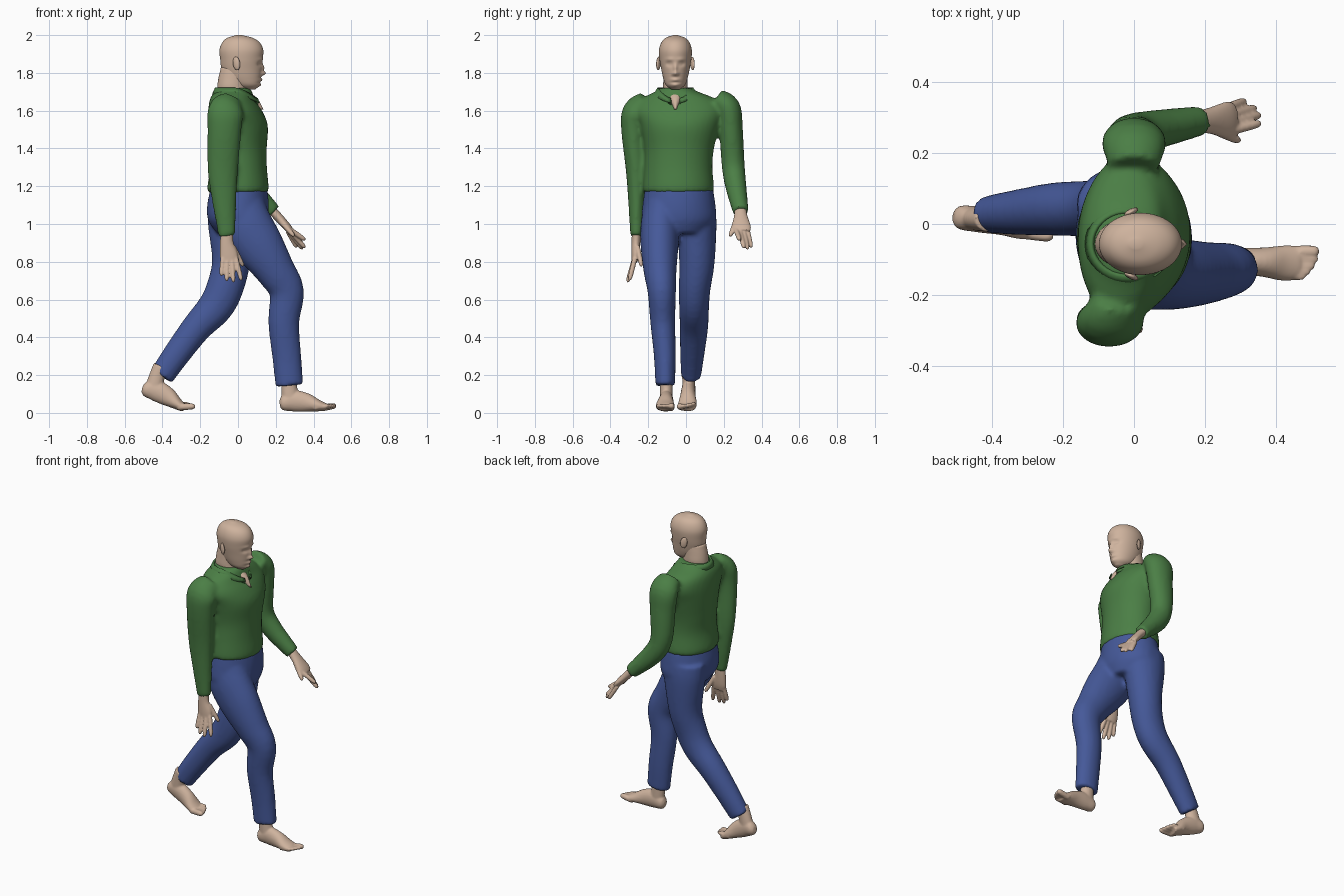
import bpy, bmesh, math
from mathutils import Vector, Matrix


def material(name, rgb):
    m = bpy.data.materials.new(name)
    m.diffuse_color = (*rgb, 1)
    return m


SKIN = material("skin", (0.62, 0.45, 0.34))
GREEN = material("green_cloth", (0.07, 0.21, 0.06))
BLUE = material("blue_cloth", (0.06, 0.10, 0.32))


def spline(keys, steps):
    """Catmull-Rom interpolation through key tuples."""
    k = [Vector(v) for v in keys]
    k = [k[0] * 2 - k[1]] + k + [k[-1] * 2 - k[-2]]
    out = []
    for i in range(1, len(k) - 2):
        p0, p1, p2, p3 = k[i - 1:i + 3]
        for s in range(steps):
            t = s / steps
            out.append(0.5 * (2 * p1 + (p2 - p0) * t + (2 * p0 - 5 * p1 + 4 * p2 - p3) * t * t
                              + (3 * p1 - p0 - 3 * p2 + p3) * t ** 3))
    return out + [k[-2]]


def loft(bm, keys, flat=False, yaw=(0, 0), mat=Matrix(), segs=24, steps=4):
    """Tube through (x, y, z, depth, width) keys; flat keeps the rings level."""
    pts = spline(keys, steps)
    rings = []
    for i, p in enumerate(pts):
        if flat:
            w = yaw[0] + (yaw[1] - yaw[0]) * i / (len(pts) - 1)
            u, v = Vector((math.cos(w), math.sin(w), 0)), Vector((-math.sin(w), math.cos(w), 0))
        else:
            t = (pts[min(i + 1, len(pts) - 1)] - pts[max(i - 1, 0)])[:3]
            t = Vector(t).normalized()
            v = Vector((0, 1, 0))
            v = (v - t * v.dot(t)).normalized()
            u = v.cross(t)
        c, a, b = Vector(p[:3]), max(p[3], 0.003), max(p[4], 0.003)
        rings.append([bm.verts.new(mat @ (c + u * a * math.cos(q) + v * b * math.sin(q)))
                      for q in (2 * math.pi * j / segs for j in range(segs))])
    for r, s in zip(rings, rings[1:]):
        for j in range(segs):
            bm.faces.new((r[j], r[(j + 1) % segs], s[(j + 1) % segs], s[j]))
    bm.faces.new(rings[0][::-1])
    bm.faces.new(rings[-1])


def digit(bm, a, b, r, mat=Matrix()):
    """Finger or toe with a rounded tip."""
    a, b = Vector(a), Vector(b)
    loft(bm, [(*a.lerp(b, f), r * s, r * s) for f, s in ((0, 1), (0.5, 1), (0.88, 0.85), (1, 0.3))],
         mat=mat, segs=10, steps=3)


def finish(name, bm, mat, voxel=0, smooth=0):
    bmesh.ops.recalc_face_normals(bm, faces=bm.faces)
    for f in bm.faces:
        f.smooth = True
    me = bpy.data.meshes.new(name)
    bm.to_mesh(me)
    bm.free()
    me.materials.append(mat)
    ob = bpy.data.objects.new(name, me)
    bpy.context.collection.objects.link(ob)
    if voxel:
        m = ob.modifiers.new("merge", 'REMESH')
        m.mode, m.voxel_size, m.use_smooth_shade = 'VOXEL', voxel, True
        m = ob.modifiers.new("soften", 'SMOOTH')
        m.factor, m.iterations = 0.5, smooth
    return ob


# Head, with the face sculpted by soft bumps: (y offset, z, radius y, radius z, push along x)
CY = -0.056
bm = bmesh.new()
loft(bm, [(x, CY, z, a, b) for z, x, a, b in (
    (1.712, 0.055, 0.035, 0.022), (1.735, 0.045, 0.068, 0.05), (1.77, 0.03, 0.092, 0.064),
    (1.82, 0.02, 0.107, 0.075), (1.87, 0.018, 0.112, 0.084), (1.92, 0.018, 0.116, 0.087),
    (1.96, 0.016, 0.1, 0.075), (1.985, 0.011, 0.068, 0.052), (2.0, 0.005, 0.015, 0.012))],
     flat=True, segs=72, steps=7)
bumps = [(0, 1.797, 0.012, 0.011, 0.022), (0, 1.825, 0.009, 0.02, 0.012), (0, 1.763, 0.02, 0.008, 0.008),
         (0, 1.735, 0.02, 0.011, 0.008), (0, 1.778, 0.03, 0.006, -0.003), (0, 1.748, 0.03, 0.005, -0.004)]
for s in (-1, 1):
    bumps += [(s * 0.032, 1.847, 0.016, 0.011, -0.013), (s * 0.03, 1.847, 0.009, 0.006, 0.006),
              (s * 0.03, 1.872, 0.022, 0.008, 0.005), (s * 0.014, 1.795, 0.006, 0.007, 0.008)]
for v in bm.verts:
    if v.co.x > 0.05:
        v.co.x += sum(d * math.exp(-((v.co.y - CY - y) / ry) ** 2 - ((v.co.z - z) / rz) ** 2)
                      for y, z, ry, rz, d in bumps)
finish("head", bm, SKIN)

# Ears
bm = bmesh.new()
for s in (-1, 1):
    place = (Matrix.Translation((-0.008, CY + s * 0.09, 1.85)) @ Matrix.Rotation(s * 0.45, 4, 'Z')
             @ Matrix.Rotation(-0.15, 4, 'Y') @ Matrix.Diagonal((0.021, 0.009, 0.036, 1)))
    bmesh.ops.create_uvsphere(bm, u_segments=16, v_segments=10, radius=1, matrix=place)
finish("ears", bm, SKIN)

# Neck and the bare skin in the open collar
bm = bmesh.new()
loft(bm, [(0.035, CY, 1.605, 0.1, 0.012), (0.0, CY, 1.66, 0.106, 0.045), (-0.03, CY, 1.715, 0.08, 0.064),
          (-0.028, CY, 1.77, 0.076, 0.063), (-0.02, CY, 1.83, 0.07, 0.06)], flat=True, segs=32)
finish("neck", bm, SKIN)

# Shirt: torso and both sleeves merged into one skin
bm = bmesh.new()
loft(bm, [(0, -0.04, 1.165, 0.158, 0.186), (0, -0.04, 1.2, 0.162, 0.188), (0.003, -0.04, 1.3, 0.15, 0.18),
          (0, -0.036, 1.4, 0.152, 0.184), (0, -0.032, 1.52, 0.158, 0.21), (-0.015, -0.035, 1.6, 0.142, 0.235),
          (-0.03, -0.04, 1.66, 0.118, 0.2), (-0.025, -0.05, 1.7, 0.1, 0.115), (-0.025, -0.055, 1.72, 0.085, 0.085)],
     flat=True, yaw=(0.05, -0.14), segs=40)
loft(bm, [(-0.045, -0.21, 1.645, 0.07, 0.055), (-0.065, -0.27, 1.595, 0.095, 0.066),
          (-0.072, -0.28, 1.5, 0.09, 0.063), (-0.08, -0.266, 1.29, 0.081, 0.053),
          (-0.073, -0.262, 1.12, 0.064, 0.044), (-0.058, -0.263, 0.935, 0.045, 0.032)])
loft(bm, [(0, 0.16, 1.665, 0.07, 0.055), (0, 0.222, 1.615, 0.09, 0.066), (0, 0.238, 1.5, 0.082, 0.063),
          (0.0, 0.25, 1.31, 0.067, 0.061), (0.055, 0.264, 1.2, 0.062, 0.056), (0.187, 0.29, 1.065, 0.043, 0.042)])
finish("shirt", bm, GREEN, 0.012, 5)

# Collar: folded band, open at the front
bm = bmesh.new()
rows = []
for i in range(33):
    q = math.radians(14 + 332 * i / 32)
    f = max(0, math.cos(q)) ** 2
    d = Vector((math.cos(q), math.sin(q), 0))
    c = Vector((-0.02, CY, 0))
    rows.append([bm.verts.new(c + Vector((d.x * (ra + fx * f), d.y * rb, z - drop * f)))
                 for ra, rb, z, fx, drop in ((0.092, 0.082, 1.715, 0.035, 0.09), (0.102, 0.095, 1.722, 0.03, 0.06),
                                             (0.118, 0.118, 1.685, 0.02, 0.045))])
for r, s in zip(rows, rows[1:]):
    for j in range(2):
        bm.faces.new((r[j], r[j + 1], s[j + 1], s[j]))
m = finish("collar", bm, GREEN).modifiers.new("thickness", 'SOLIDIFY')
m.thickness = 0.006

# Trousers: hips and both legs merged
bm = bmesh.new()
loft(bm, [(0.005, -0.037, 1.19, 0.15, 0.18), (0, -0.037, 1.1, 0.163, 0.193), (0, -0.037, 1.02, 0.158, 0.195),
          (0.01, -0.035, 0.95, 0.12, 0.14)], flat=True, yaw=(0.05, 0.1), segs=40)
loft(bm, [(0.01, -0.125, 1.1, 0.13, 0.095), (0.04, -0.135, 1.0, 0.14, 0.104), (0.115, -0.14, 0.88, 0.13, 0.1),
          (0.2, -0.137, 0.75, 0.104, 0.087), (0.258, -0.128, 0.64, 0.092, 0.075), (0.242, -0.123, 0.48, 0.082, 0.066),
          (0.258, -0.112, 0.3, 0.077, 0.058), (0.272, -0.11, 0.145, 0.074, 0.052)])
loft(bm, [(-0.025, 0.055, 1.1, 0.135, 0.1), (-0.03, 0.057, 1.0, 0.13, 0.105), (-0.036, 0.058, 0.8, 0.102, 0.094),
          (-0.07, 0.046, 0.66, 0.098, 0.084), (-0.12, 0.043, 0.56, 0.094, 0.079), (-0.22, 0.042, 0.45, 0.08, 0.075),
          (-0.325, 0.033, 0.31, 0.072, 0.064), (-0.405, 0.027, 0.195, 0.066, 0.053)])
finish("trousers", bm, BLUE, 0.012, 5)

# Hands: palm plus four fingers and a thumb
hands = {
    "right_hand": ([(-0.058, -0.263, 0.97, 0.032, 0.024), (-0.06, -0.265, 0.9, 0.036, 0.023),
                    (-0.05, -0.268, 0.84, 0.047, 0.021), (-0.045, -0.273, 0.8, 0.044, 0.016)],
                   [((-0.08, -0.272, 0.82), (-0.088, -0.295, 0.725)), ((-0.057, -0.272, 0.82), (-0.06, -0.305, 0.697)),
                    ((-0.033, -0.272, 0.82), (-0.024, -0.31, 0.69)), ((-0.012, -0.27, 0.82), (0.018, -0.3, 0.7)),
                    ((-0.025, -0.257, 0.88), (0.028, -0.235, 0.775))]),
    "left_hand": ([(0.165, 0.286, 1.09, 0.024, 0.03), (0.21, 0.29, 1.04, 0.024, 0.036),
                   (0.26, 0.292, 0.985, 0.021, 0.052), (0.282, 0.294, 0.96, 0.016, 0.046)],
                  [((0.27, 0.262, 0.975), (0.357, 0.284, 0.915)), ((0.274, 0.284, 0.968), (0.356, 0.307, 0.873)),
                   ((0.272, 0.305, 0.96), (0.343, 0.327, 0.866)), ((0.264, 0.326, 0.962), (0.312, 0.346, 0.875)),
                   ((0.225, 0.265, 1.015), (0.298, 0.233, 0.935))])}
for name, (palm, fingers) in hands.items():
    bm = bmesh.new()
    loft(bm, palm)
    for a, b in fingers:
        digit(bm, a, b, 0.0135)
    finish(name, bm, SKIN, 0.005, 3)


# Feet, built heel-first along x with the inner side at +y
def foot(name, place, lift):
    bm = bmesh.new()
    loft(bm, [(0, 0, 0.042, 0.018, 0.016), (0.018, 0, 0.045, 0.04, 0.033), (0.07, 0, 0.058, 0.056, 0.037),
              (0.14, -0.003, 0.05, 0.05, 0.041), (0.2, -0.006, 0.034, 0.032, 0.05), (0.245, -0.004, 0.025, 0.02, 0.047)],
         mat=place)
    loft(bm, [(0.05, 0, 0.19, 0.042, 0.033), (0.05, 0, 0.13, 0.042, 0.033), (0.06, 0, 0.05, 0.05, 0.034)], mat=place)
    for i, (reach, r) in enumerate(((0.3, 0.018), (0.297, 0.0135), (0.288, 0.0125), (0.275, 0.012), (0.26, 0.0115))):
        y = (0.028, 0.006, -0.014, -0.031, -0.045)[i]
        digit(bm, (0.215 - 0.008 * i, y * 0.9, 0.02), (reach, y, 0.022 + lift), r, place)
    finish(name, bm, SKIN, 0.006, 3)


foot("right_foot", Matrix.Translation((0.221, -0.104, 0.005)), 0.012)
foot("left_foot", Matrix.Translation((-0.522, 0.022, 0.09)) @ Matrix.Rotation(-0.1, 4, 'Z')
     @ Matrix.Rotation(0.37, 4, 'Y') @ Matrix.Diagonal((1, -1, 1, 1)), 0.035)
